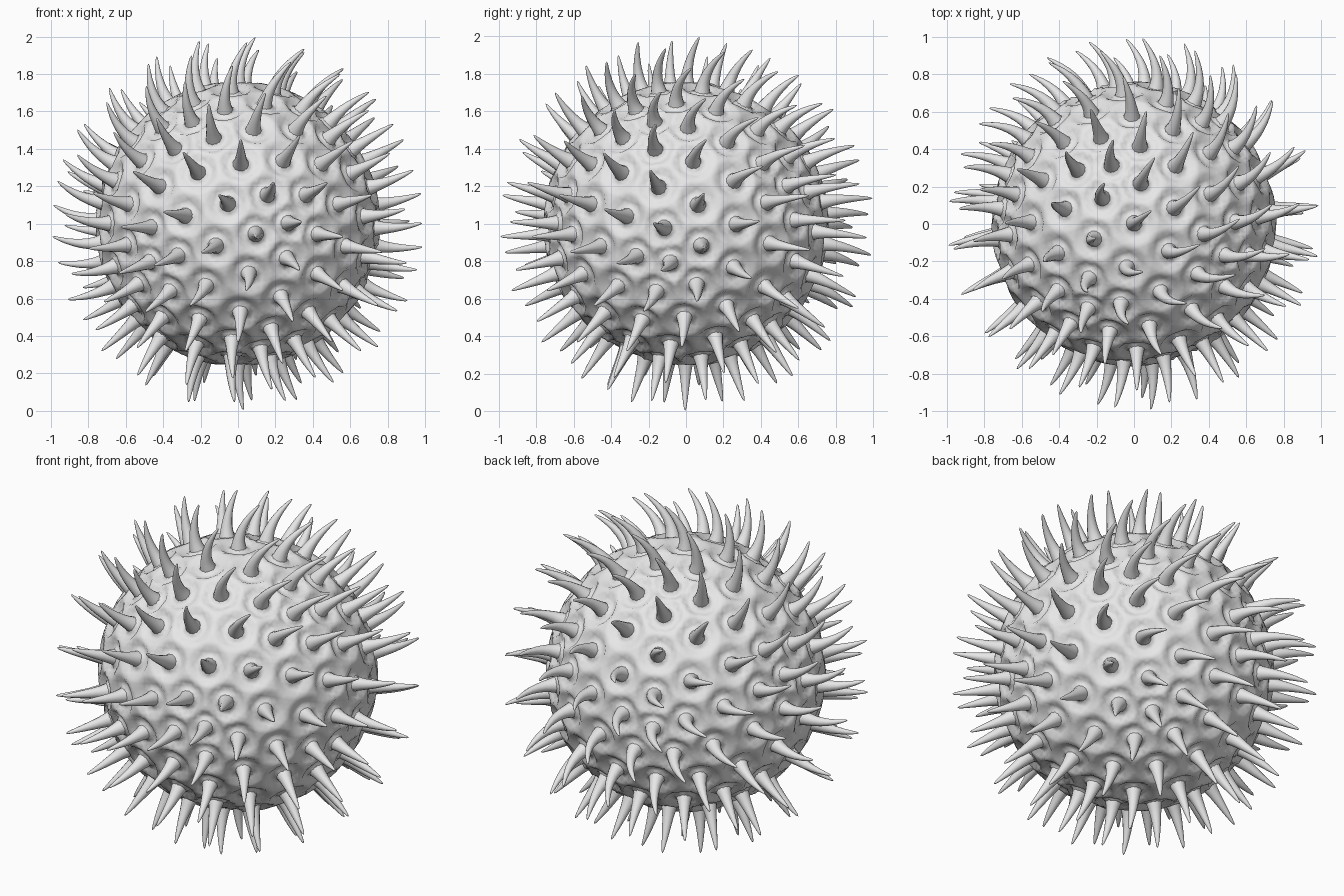
import bpy, bmesh, math
from mathutils import Vector, Matrix, kdtree

if "Cube" in bpy.data.objects:
    bpy.data.objects.remove(bpy.data.objects["Cube"])

CENTRE = Vector((0, 0, 1))
BODY_R = 0.762
SIDES = 12

grey = bpy.data.materials.new("light grey")
grey.use_nodes = True
grey.diffuse_color = (0.8, 0.8, 0.8, 1)
grey.node_tree.nodes["Principled BSDF"].inputs["Base Color"].default_value = (0.8, 0.8, 0.8, 1)

# Tilt of the geodesic pattern: one five-way point low, one facing the front
low = Vector((0.16, -0.42, -0.89)).normalized()
front = Vector((0.36, -0.93, 0.01))
ez = -low
ex = -(front - low * front.dot(low)).normalized()
ey = ez.cross(ex)
TILT = Matrix((ex, ey, ez)).transposed().to_4x4()


def geodesic(level):
    bm = bmesh.new()
    bmesh.ops.create_icosphere(bm, subdivisions=level, radius=1, matrix=TILT)
    return bm


def finish(bm, name):
    bmesh.ops.recalc_face_normals(bm, faces=bm.faces)
    for f in bm.faces:
        f.smooth = True
    mesh = bpy.data.meshes.new(name)
    bm.to_mesh(mesh)
    bm.free()
    mesh.materials.append(grey)
    obj = bpy.data.objects.new(name, mesh)
    obj.location = CENTRE
    bpy.context.collection.objects.link(obj)


# Spike directions, evenly spread over the ball
seed = geodesic(3)
normals = [v.co.normalized() for v in seed.verts]
seed.free()
tree = kdtree.KDTree(len(normals))
for i, n in enumerate(normals):
    tree.insert(n, i)
tree.balance()

# Body: ball with a soft ring-shaped hollow round each spike
body = geodesic(6)
for v in body.verts:
    n = v.co.normalized()
    d = tree.find(n)[2] * BODY_R
    k = min(1, abs(d - 0.068) / 0.045)
    v.co = n * (BODY_R - 0.034 * math.cos(k * math.pi / 2) ** 2)
finish(body, "body")

# Which way the spikes lean (second vector) on each side of the ball (first)
LEANS = [
    ((0.2, -0.2, 0.95), (0.15, 0.08, 0)),
    ((-0.4, 0.2, 0.9), (0.04, 0, 0.02)),
    ((0.3, 0.3, 0.9), (0.05, 0.1, 0)),
    ((0.7, 0.35, 0.6), (-0.03, 0.1, -0.03)),
    ((0.55, 0.75, 0.3), (-0.1, 0.08, 0)),
    ((0, 1, 0), (-0.11, 0, -0.03)),
    ((-0.6, 0.7, 0.3), (-0.1, -0.08, 0)),
    ((-1, 0, 0.1), (0, -0.03, 0.08)),
    ((-0.7, -0.1, 0.7), (0.07, 0, 0.07)),
    ((0, -1, 0), (-0.05, 0, 0)),
    ((0, -0.8, 0.6), (0.01, 0.02, 0.03)),
    ((1, 0, 0), (0, -0.03, 0.04)),
    ((0, 0, -1), (0.03, 0, 0)),
    ((-0.7, -0.7, 0), (0, 0, 0)),
    ((-0.5, 0.5, -0.7), (0, 0, 0)),
    ((0.6, -0.6, -0.4), (0, 0, 0)),
]
LEANS = [(Vector(side).normalized(), Vector(lean)) for side, lean in LEANS]


def bend_at(n):
    total, bend = 0, Vector()
    for side, lean in LEANS:
        weight = math.exp(7 * n.dot(side))
        total += weight
        bend += lean * weight
    bend /= total
    return (bend - n * bend.dot(n)) * 1.15


# Spikes: slim tapering horns that curl towards their tips
PROFILE = [(0.70, 0.052), (0.745, 0.043), (0.775, 0.036), (0.81, 0.030),
           (0.85, 0.025), (0.89, 0.020), (0.93, 0.015), (0.965, 0.010),
           (0.988, 0.006)]
ROOT, TIP = 0.75, 0.998


def add_spike(bm, n):
    bend = bend_at(n)
    ref = n.orthogonal().normalized()

    def axis(h):
        t = max(0, (h - ROOT) / (TIP - ROOT))
        return n * h + bend * t ** 2, (n * (TIP - ROOT) + bend * 2 * t).normalized()

    rings = []
    for h, r in PROFILE:
        c, tangent = axis(h)
        u = (ref - tangent * ref.dot(tangent)).normalized()
        w = tangent.cross(u)
        ring = []
        for s in range(SIDES):
            a = 2 * math.pi * s / SIDES
            ring.append(bm.verts.new(c + (u * math.cos(a) + w * math.sin(a)) * r))
        rings.append(ring)
    tip = bm.verts.new(axis(TIP)[0])
    for s in range(SIDES):
        e = (s + 1) % SIDES
        for lo, hi in zip(rings, rings[1:]):
            bm.faces.new((lo[s], lo[e], hi[e], hi[s]))
        bm.faces.new((rings[-1][s], rings[-1][e], tip))


spikes = bmesh.new()
for n in normals:
    add_spike(spikes, n)
finish(spikes, "spikes")
